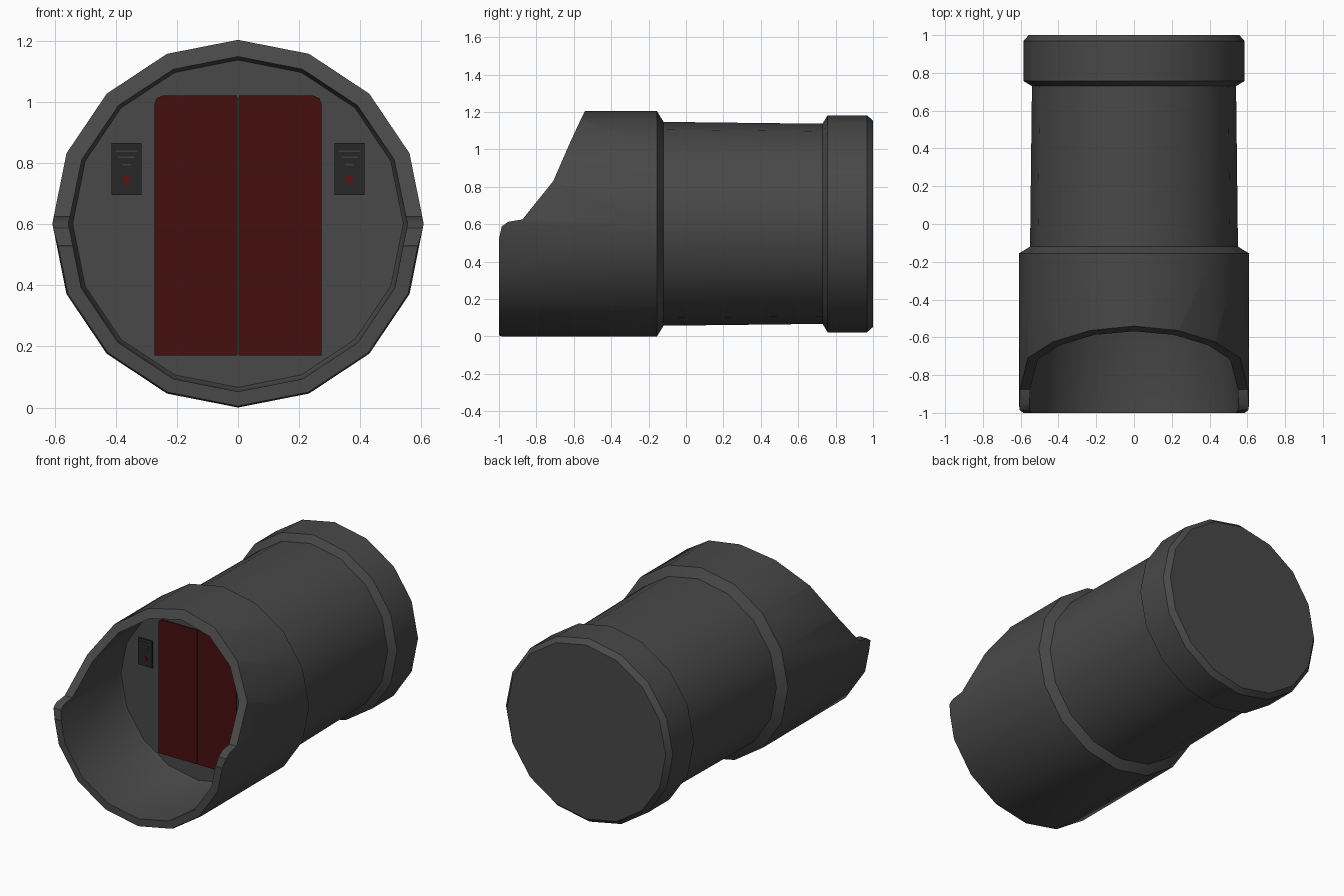
import bpy, bmesh, math

if "Cube" in bpy.data.objects:
    bpy.data.objects.remove(bpy.data.objects["Cube"])

CZ = 0.602      # height of the tube axis
SIDES = 16
WALL_Y = -0.40  # inner end wall


def material(name, rgb):
    m = bpy.data.materials.new(name)
    m.diffuse_color = (*rgb, 1)
    m.use_nodes = True
    m.node_tree.nodes["Principled BSDF"].inputs["Base Color"].default_value = m.diffuse_color
    return m


GREY = material("dark grey", (0.065, 0.065, 0.065))
RED = material("dark red", (0.062, 0.0045, 0.0045))
BLACK = material("near black", (0.02, 0.02, 0.02))
LINE = material("slot grey", (0.05, 0.05, 0.05))
BUTTON = material("button red", (0.12, 0.005, 0.005))


def to_object(bm, name, mat):
    bmesh.ops.recalc_face_normals(bm, faces=bm.faces)
    me = bpy.data.meshes.new(name)
    bm.to_mesh(me)
    bm.free()
    ob = bpy.data.objects.new(name, me)
    bpy.context.collection.objects.link(ob)
    me.materials.append(mat)
    return ob


def prism(name, points, direction, mat):
    """Extrude a closed outline of 3D points along a direction."""
    bm = bmesh.new()
    face = bm.faces.new([bm.verts.new(p) for p in points])
    ext = bmesh.ops.extrude_face_region(bm, geom=[face])
    verts = [v for v in ext["geom"] if isinstance(v, bmesh.types.BMVert)]
    bmesh.ops.translate(bm, verts=verts, vec=direction)
    return to_object(bm, name, mat)


def plate(name, outline, back, front, mat):
    """Thin plate facing -y from an (x, z) outline."""
    return prism(name, [(x, back, z) for x, z in outline], (0, front - back, 0), mat)


def rect(x, z, w, h):
    return [(x - w/2, z - h/2), (x + w/2, z - h/2), (x + w/2, z + h/2), (x - w/2, z + h/2)]


# Tube body: closed (y, radius) profile revolved round the y axis
profile = [(WALL_Y, 0.536), (WALL_Y - 0.02, 0.546), (-1, 0.55), (-1, 0.597), (-0.985, 0.602),
           (-0.155, 0.602), (-0.12, 0.545), (0.73, 0.535), (0.757, 0.58),
           (0.968, 0.58), (1.0, 0.552)]
bm = bmesh.new()
rings = []
for y, r in profile:
    rings.append([bm.verts.new((1.01 * r * math.sin(a), y, CZ + r * math.cos(a)))
                  for a in (2 * math.pi * i / SIDES for i in range(SIDES))])
for a, b in zip(rings, rings[1:]):
    for i in range(SIDES):
        j = (i + 1) % SIDES
        bm.faces.new((a[i], a[j], b[j], b[i]))
bm.faces.new(rings[0])
bm.faces.new(rings[-1])
body = to_object(bm, "tube_body", GREY)

# Sloped entrance cut away with a side profile
side = [(-1.1, 0.45), (-0.998, 0.53), (-0.985, 0.588), (-0.95, 0.613), (-0.875, 0.625),
        (-0.71, 0.83), (-0.625, 1.025), (-0.565, 1.155), (-0.54, 1.205),
        (-0.5, 1.3), (-1.1, 1.3)]
cutter = prism("entrance_cutter", [(-1, y, z) for y, z in side], (2, 0, 0), GREY)
cutter.hide_render = True
mod = body.modifiers.new("entrance", 'BOOLEAN')
mod.operation = 'DIFFERENCE'
mod.solver = 'EXACT'
mod.object = cutter
bpy.context.view_layer.objects.active = body
body.select_set(True)
bpy.ops.object.modifier_apply(modifier=mod.name)
bpy.data.objects.remove(cutter)
bpy.ops.object.shade_smooth_by_angle(angle=math.radians(28))

# Double door with a dark seam
plate("door_seam", rect(0, 0.594, 0.02, 0.845), WALL_Y + 0.005, WALL_Y - 0.003, BLACK)
for s, label in ((-1, "left"), (1, "right")):
    leaf = [(s * 0.0025, 0.17), (s * 0.274, 0.17), (s * 0.274, 0.995),
            (s * 0.266, 1.013), (s * 0.248, 1.021), (s * 0.0025, 1.021)]
    plate(f"{label}_door_leaf", leaf, WALL_Y + 0.002, WALL_Y - 0.007, RED)

    # Control panel beside each door leaf
    x = s * 0.365
    front = WALL_Y - 0.009
    panel = plate(f"{label}_control_panel", rect(x, 0.781, 0.098, 0.17), WALL_Y, front, BLACK)
    for k, (z, w) in enumerate(((0.84, 0.07), (0.82, 0.052), (0.795, 0.028))):
        plate(f"{label}_panel_slot_{k}", rect(x, z, w, 0.005), front, front - 0.002, LINE)
    disc = [(x + 0.013 * math.cos(t * math.pi / 6), 0.746 + 0.013 * math.sin(t * math.pi / 6))
            for t in range(12)]
    plate(f"{label}_panel_button", disc, front, front - 0.004, BUTTON)
